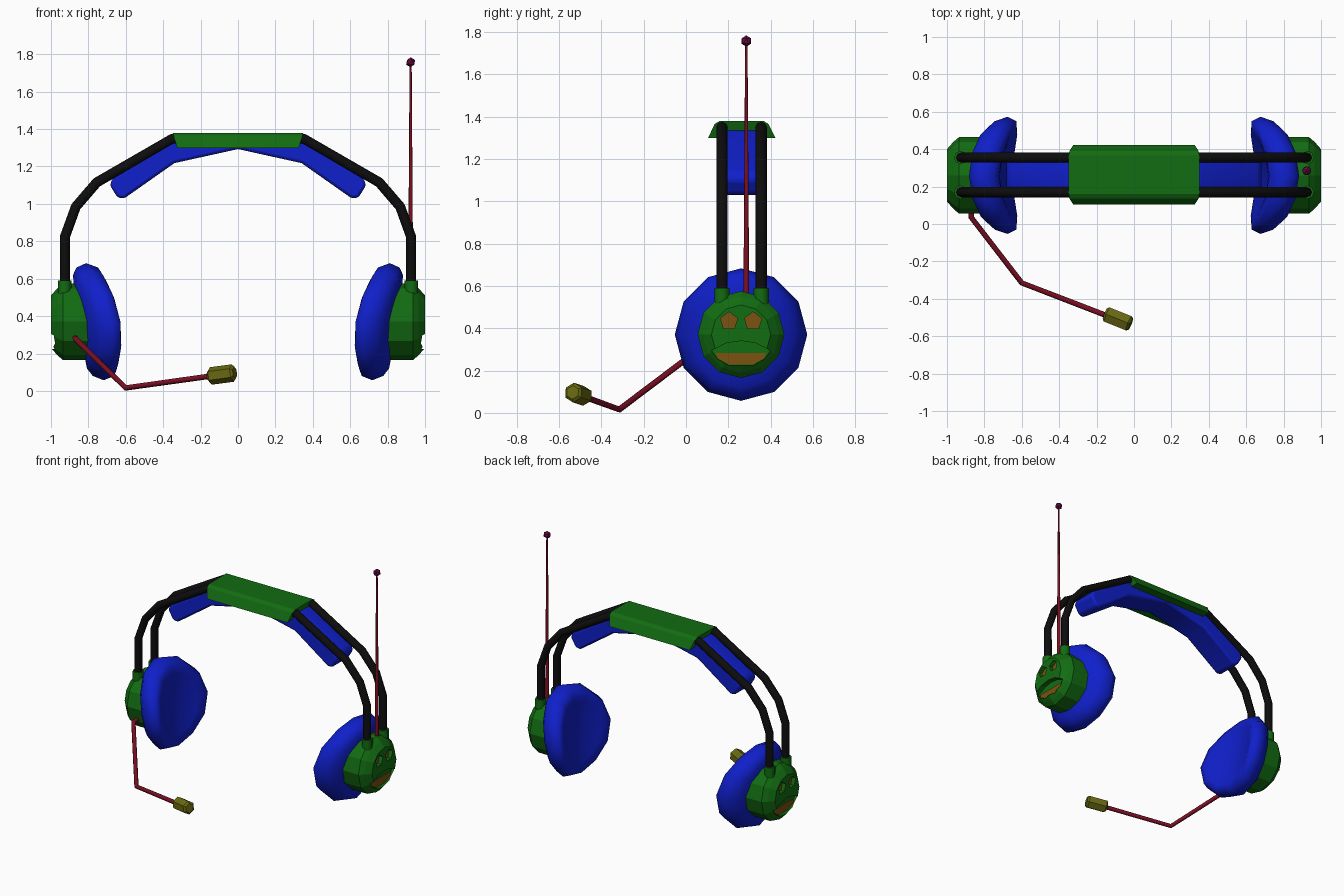
import bpy, bmesh, math
from mathutils import Vector

if "Cube" in bpy.data.objects:
    bpy.data.objects.remove(bpy.data.objects["Cube"])

CY, CZ = 0.26, 0.37          # centre line of the ear cups


def mat(name, rgb):
    m = bpy.data.materials.new(name)
    m.diffuse_color = (*rgb, 1)
    m.use_nodes = True
    m.node_tree.nodes["Principled BSDF"].inputs["Base Color"].default_value = m.diffuse_color
    return m


GREEN = mat("green", (0.006, 0.15, 0.006))
BLUE = mat("blue", (0.005, 0.014, 0.60))
BLACK = mat("black", (0.004, 0.004, 0.004))
RED = mat("red", (0.20, 0.005, 0.017))
AMBER = mat("amber", (0.20, 0.085, 0.006))
OLIVE = mat("olive", (0.14, 0.14, 0.006))
PURPLE = mat("purple", (0.13, 0.004, 0.05))


def finish(name, bm, material, mirror=False):
    bmesh.ops.recalc_face_normals(bm, faces=bm.faces)
    me = bpy.data.meshes.new(name)
    bm.to_mesh(me)
    bm.free()
    ob = bpy.data.objects.new(name, me)
    bpy.context.collection.objects.link(ob)
    me.materials.append(material)
    if mirror:
        ob.modifiers.new("mirror", 'MIRROR')
    return ob


def smooth(ob, angle):
    bpy.ops.object.select_all(action='DESELECT')
    ob.select_set(True)
    bpy.context.view_layer.objects.active = ob
    bpy.ops.object.shade_smooth_by_angle(angle=math.radians(angle))


def lathe(profile, sides=12):
    """Rings of (radius, x) around the ear axis, closed at both ends."""
    bm = bmesh.new()
    rings = []
    for r, x in profile:
        a = [2 * math.pi * i / sides for i in range(sides)]
        rings.append([bm.verts.new((x, CY + r * math.sin(t), CZ + r * math.cos(t))) for t in a])
    for p, q in zip(rings, rings[1:]):
        for i in range(sides):
            j = (i + 1) % sides
            bm.faces.new((p[i], p[j], q[j], q[i]))
    for ring, (r, x) in ((rings[0], profile[0]), (rings[-1], profile[-1])):
        c = bm.verts.new((x, CY, CZ))
        for i in range(sides):
            bm.faces.new((ring[i], ring[(i + 1) % sides], c))
    return bm


def prism(points, axis, a, b):
    """Extrude a 2D outline along x (points are y,z) or along y (points are x,z)."""
    bm = bmesh.new()
    ends = []
    for d in (a, b):
        ends.append([bm.verts.new((d, u, v) if axis == 'x' else (u, d, v)) for u, v in points])
    n = len(points)
    for i in range(n):
        j = (i + 1) % n
        bm.faces.new((ends[0][i], ends[0][j], ends[1][j], ends[1][i]))
    bm.faces.new(ends[0])
    bm.faces.new(ends[1])
    return bm


def tube(name, path, radius, material, end_scale=1.0):
    cu = bpy.data.curves.new(name, 'CURVE')
    cu.dimensions = '3D'
    cu.bevel_depth = radius
    cu.bevel_resolution = 2
    cu.use_fill_caps = True
    sp = cu.splines.new('POLY')
    sp.points.add(len(path) - 1)
    for p, co in zip(sp.points, path):
        p.co = (*co, 1)
    sp.points[-1].radius = end_scale
    ob = bpy.data.objects.new(name, cu)
    bpy.context.collection.objects.link(ob)
    cu.materials.append(material)
    bpy.ops.object.select_all(action='DESELECT')
    ob.select_set(True)
    bpy.context.view_layer.objects.active = ob
    bpy.ops.object.convert(target='MESH')
    smooth(bpy.context.object, 50)


# Ear cushions: rounded discs, tilted outward at the top and wrapped around the head
bm = lathe([(0.12, -0.068), (0.21, -0.078), (0.25, -0.08), (0.29, -0.06), (0.313, 0.0),
            (0.29, 0.055), (0.25, 0.08), (0.16, 0.085)])
for v in bm.verts:
    dy, dz = v.co.y - CY, v.co.z - CZ
    v.co.x += 0.765 + 0.15 * dz - 0.9 * dy * dy
smooth(finish("ear_cushion", bm, BLUE, True), 60)

# Ear cups with carved eyes and mouth
cup = finish("ear_cup", lathe([(0.205, 0.78), (0.205, 0.935), (0.18, 0.965), (0.14, 1.0)]), GREEN)
carvings = {"mouth": [(-0.14, -0.075), (-0.07, -0.04), (0, -0.03), (0.07, -0.04), (0.14, -0.075),
                      (0.11, -0.115), (0.055, -0.147), (-0.055, -0.147), (-0.11, -0.115)]}
for side, s in (("front", -1), ("back", 1)):
    carvings[side + "_eye"] = [(s * 0.057 + 0.043 * math.sin(math.tau * i / 5),
                                0.064 + 0.043 * math.cos(math.tau * i / 5)) for i in range(5)]
for name, pts in carvings.items():
    pts = [(CY + u, CZ + v) for u, v in pts]
    cutter = finish(name + "_cutter", prism(pts, 'x', 0.965, 1.1), GREEN)
    cutter.hide_render = True
    cutter.hide_set(True)
    mod = cup.modifiers.new(name, 'BOOLEAN')
    mod.operation = 'DIFFERENCE'
    mod.solver = 'EXACT'
    mod.object = cutter
    if name == "mouth":      # amber only below the upper lip
        pts = [(CY + u, CZ + v) for u, v in
               ((-0.12, -0.087), (0.12, -0.087), (0.11, -0.112), (0.055, -0.142), (-0.055, -0.142), (-0.11, -0.112))]
    finish(name, prism(pts, 'x', 0.94, 0.972), AMBER, True)
cup.modifiers.new("mirror", 'MIRROR')

# Headband rails and their sockets
half = [(0.925, 0.5), (0.925, 0.825), (0.867, 0.985), (0.755, 1.115), (0.352, 1.348)]
outline = half + [(-x, z) for x, z in reversed(half)]
for side, y in (("front", 0.17), ("back", 0.355)):
    tube(side + "_rail", [(x, y, z) for x, z in outline], 0.027, BLACK)
    for hand, s in (("left", -1), ("right", 1)):
        tube(f"{hand}_{side}_socket", [(s * 0.927, y, 0.46), (s * 0.927, y, 0.59)], 0.036, GREEN)

# Top plate: solid bar with ends slanting inward towards the bottom
section = [(0.105, 1.30), (0.135, 1.365), (0.16, 1.38), (0.365, 1.38), (0.39, 1.365), (0.422, 1.30)]
bm = prism(section, 'x', -0.325, 0.325)
for v in bm.verts:
    v.co.x += math.copysign(0.025 * (v.co.z - 1.30) / 0.08, v.co.x)
finish("top_plate", bm, GREEN)

# Head pad under the rails
pad_half = [(0.34, 1.218), (0.61, 1.028), (0.645, 1.035), (0.685, 1.10), (0.67, 1.14), (0.35, 1.335)]
pad_outline = [(0, 1.293)] + pad_half + [(-x, z) for x, z in reversed(pad_half)]
pad = finish("head_pad", prism(pad_outline, 'y', 0.165, 0.36), BLUE)
bev = pad.modifiers.new("round", 'BEVEL')
bev.width = 0.015
bev.segments = 2
smooth(pad, 40)

# Antenna and tip
tube("antenna", [(0.923, 0.285, 0.5), (0.923, 0.285, 1.76)], 0.014, RED, 0.4)
bm = bmesh.new()
bmesh.ops.create_icosphere(bm, subdivisions=1, radius=0.027)
bmesh.ops.translate(bm, verts=bm.verts, vec=(0.923, 0.285, 1.757))
finish("antenna_tip", bm, PURPLE)

# Microphone arm and capsule
tube("mic_arm", [(-0.87, 0.12, 0.285), (-0.87, 0.035, 0.28), (-0.6, -0.315, 0.016), (-0.12, -0.50, 0.083)],
     0.015, RED)
bm = bmesh.new()
bmesh.ops.create_cone(bm, cap_ends=True, segments=6, radius1=0.047, radius2=0.047, depth=0.15)
bmesh.ops.bevel(bm, geom=[e for e in bm.edges if abs(e.verts[0].co.z - e.verts[1].co.z) < 1e-4],
                offset=0.012, segments=1, affect='EDGES')
rot = Vector((0.45, -0.18, 0.06)).to_track_quat('Z', 'Y').to_matrix()
bmesh.ops.rotate(bm, verts=bm.verts, matrix=rot)
bmesh.ops.translate(bm, verts=bm.verts, vec=(-0.086, -0.508, 0.088))
finish("mic_capsule", bm, OLIVE)
